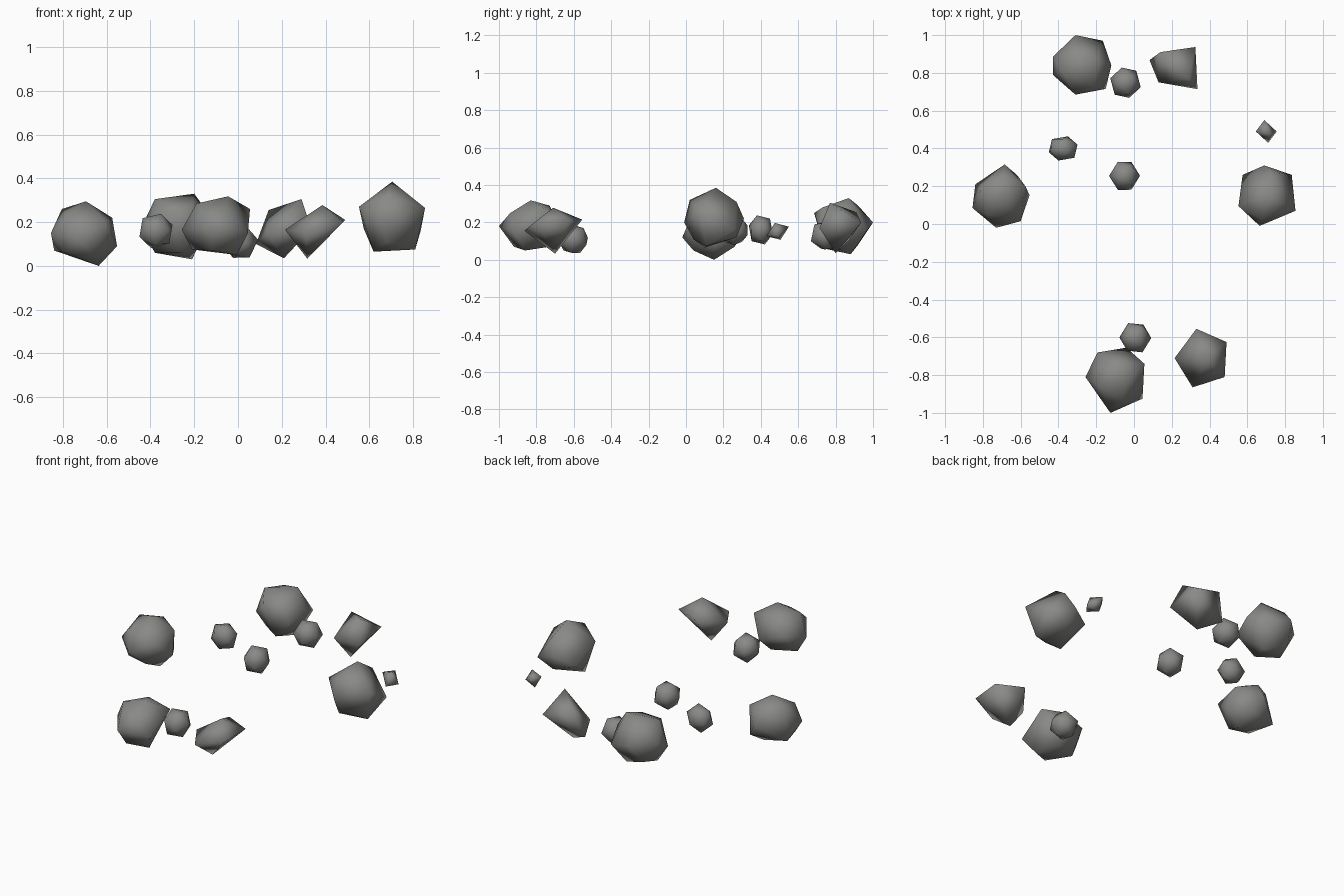
import bpy, bmesh
from mathutils import Vector, Matrix, Euler

stone = bpy.data.materials.new("grey_stone")
stone.diffuse_color = (0.25, 0.25, 0.24, 1)


def finish(name, bm):
    bmesh.ops.recalc_face_normals(bm, faces=bm.faces)
    for f in bm.faces:
        f.smooth = True
    me = bpy.data.meshes.new(name)
    bm.to_mesh(me)
    bm.free()
    me.materials.append(stone)
    bpy.context.collection.objects.link(bpy.data.objects.new(name, me))


def chunk(name, *corners):
    """Angular stone: convex hull around a few corners."""
    bm = bmesh.new()
    for c in corners:
        bm.verts.new(c)
    bmesh.ops.convex_hull(bm, input=bm.verts)
    junk = [v for v in bm.verts if not v.link_faces]
    bmesh.ops.delete(bm, geom=junk, context='VERTS')
    finish(name, bm)


def pebble(name, centre, size, turn):
    """Small stone: turned, scaled icosahedron."""
    bm = bmesh.new()
    bmesh.ops.create_icosphere(bm, subdivisions=1, radius=1)
    rot = Euler(turn).to_matrix().to_4x4()
    m = Matrix.Translation(centre) @ Matrix.Diagonal((*size, 1)) @ rot
    bmesh.ops.transform(bm, matrix=m, verts=bm.verts)
    finish(name, bm)


# large boulders
chunk("boulder_right", (.69, .31, .22), (.835, .26, .16), (.855, .07, .265),
      (.665, -.01, .2), (.553, .095, .27), (.575, .26, .17), (.705, .16, .385),
      (.81, .11, .075), (.62, .1, .065), (.73, .27, .31),
      (.68, .02, .32), (.68, .04, .11), (.72, .27, .12))
chunk("boulder_left", (-.685, .315, .16), (-.553, .153, .09), (-.6, .015, .2),
      (-.73, -.02, .12), (-.855, .085, .15), (-.84, .21, .07), (-.695, .15, .295),
      (-.637, .15, 0), (-.805, .19, .26), (-.575, .2, .22), (-.78, .05, .23),
      (-.69, .26, .25), (-.66, .04, .05), (-.62, .26, .07), (-.79, .06, .06))
chunk("boulder_front", (-.257, -.81, .165), (-.193, -.68, .2), (-.04, -.655, .15),
      (.055, -.74, .26), (.045, -.925, .15), (-.125, -1, .18), (-.19, -.85, .285),
      (-.045, -.83, .318), (-.005, -.86, .05), (-.21, -.79, .075),
      (-.07, -.73, .07), (-.1, -.73, .29), (-.12, -.92, .07), (-.06, -.94, .25))
chunk("boulder_back", (-.31, 1, .2), (-.165, .97, .16), (-.12, .84, .22),
      (-.15, .715, .17), (-.31, .685, .25), (-.43, .79, .15), (-.43, .885, .2),
      (-.38, .8, .305), (-.2, .87, .33), (-.21, .88, .03), (-.38, .82, .06),
      (-.26, .74, .06), (-.35, .92, .08), (-.21, .73, .28), (-.33, .92, .29))

# pointed shards: five-sided ring with a short and a long tip
chunk("shard_front", (.215, -.71, .165), (.33, -.555, .215), (.49, -.625, .21),
      (.48, -.81, .2), (.31, -.865, .155), (.386, -.71, .278), (.317, -.7, .033))
chunk("shard_back", (.21, .8, .035), (.336, .714, .17), (.29, .77, .305),
      (.14, .91, .255), (.082, .868, .1), (.13, .75, .15), (.325, .937, .2))

# tiny eight-sided chip
chunk("chip", (.69, .55, .177), (.755, .49, .13), (.71, .43, .127),
      (.645, .49, .177), (.72, .475, .197), (.68, .505, .107))

# pebbles
pebble("pebble_front", (.007, -.602, .11), (.085, .087, .087), (.5, .3, .2))
pebble("pebble_back", (-.045, .748, .13), (.084, .088, .087), (.2, .6, .9))
pebble("pebble_left", (-.375, .4, .16), (.084, .07, .085), (.4, .1, .5))
pebble("pebble_middle", (-.05, .255, .158), (.082, .087, .087), (.7, .4, .3))
